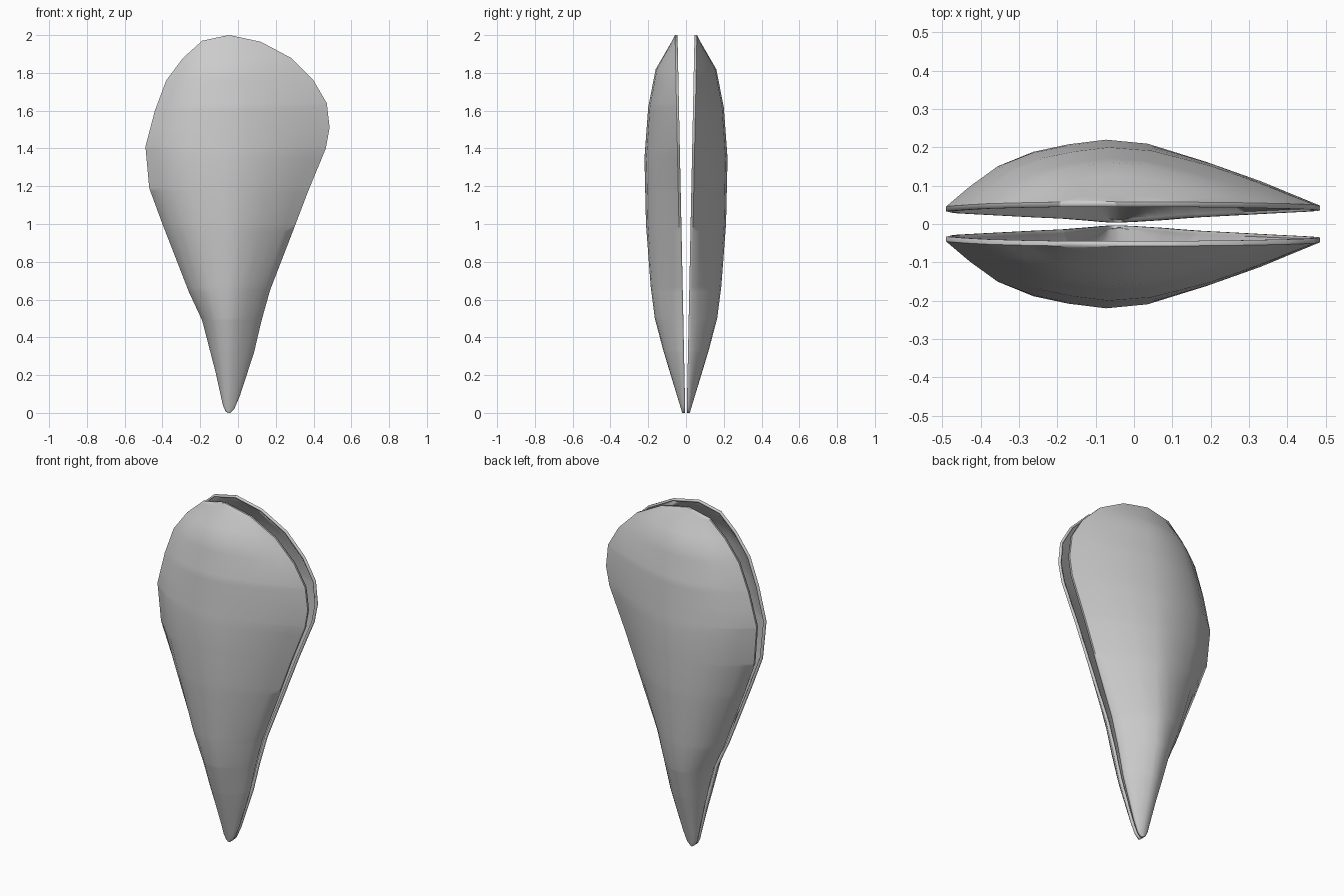
import bpy, bmesh

if "Cube" in bpy.data.objects:
    bpy.data.objects.remove(bpy.data.objects["Cube"])

# Outline of a valve seen from the front: (z, x), bottom to top
LEFT = [(0, -.055), (.01, -.067), (.04, -.08), (.22, -.12), (.49, -.19), (.64, -.26),
        (1.0, -.40), (1.19, -.47), (1.41, -.49), (1.6, -.44), (1.76, -.38),
        (1.88, -.29), (1.97, -.19), (2, -.05)]
RIGHT = [(0, -.04), (.02, -.02), (.09, .01), (.32, .085), (.49, .125), (.65, .17),
         (.96, .29), (1.17, .37), (1.4, .465), (1.51, .485), (1.64, .47), (1.76, .40),
         (1.88, .28), (1.965, .12), (2, -.045)]
# Crest line of the dome: (z, depth) and (z, x)
CREST_Y = [(0, .02), (.33, .12), (.5, .165), (.67, .187), (1.0, .212), (1.35, .22),
           (1.62, .20), (1.82, .16), (2, .056)]
CREST_X = [(0, -.048), (1.0, -.06), (1.4, -.075), (2, -.048)]
# Dome section: (fraction from crest to rim, fraction of height)
SIDE_L = [(0, 1), (.24, .93), (.46, .82), (.68, .61), (.85, .31), (1, 0)]
SIDE_R = [(0, 1), (.21, .94), (.49, .68), (.72, .40), (.86, .20), (1, 0)]
LIP = .013


def interp(table, z):
    for (a, u), (b, v) in zip(table, table[1:]):
        if z <= b:
            return u + (v - u) * (z - a) / (b - a)
    return table[-1][1]


def section(z):
    """Points across the valve at height z, left rim to right rim."""
    xl, xr, cx = interp(LEFT, z), interp(RIGHT, z), interp(CREST_X, z)
    rim = .004 + .0205 * z
    lip = min(LIP, .01 + .1 * z)
    height = max(interp(CREST_Y, z) - rim - lip, 0)
    power = .72 + .28 * min(z / 1.2, 1)          # rounder towards the beak

    def pt(edge, t, h):
        return (cx + (edge - cx) * t, rim + lip + height * h ** power, z)

    left = [pt(xl, t, h) for t, h in reversed(SIDE_L)]
    right = [pt(xr, t, h) for t, h in SIDE_R[1:]]
    return [(xl, rim, z)] + left + right + [(xr, rim, z)]


def make_valve(name, side):
    bm = bmesh.new()
    levels = sorted({z for table in (LEFT, RIGHT, CREST_Y) for z, _ in table})
    rows = [[bm.verts.new((x, side * y, z)) for x, y, z in section(z)] for z in levels]
    for low, high in zip(rows, rows[1:]):
        for i in range(len(low) - 1):
            bm.faces.new((low[i], low[i + 1], high[i + 1], high[i]))
    # close the beak and the top edge
    bm.faces.new(rows[0])
    bm.faces.new(rows[-1])
    bmesh.ops.remove_doubles(bm, verts=bm.verts, dist=.0005)
    bmesh.ops.recalc_face_normals(bm, faces=bm.faces)
    # outside must face away from the other valve
    if sum(f.normal.y * f.calc_area() for f in bm.faces) * side < 0:
        bmesh.ops.reverse_faces(bm, faces=bm.faces)
    mesh = bpy.data.meshes.new(name)
    bm.to_mesh(mesh)
    bm.free()
    obj = bpy.data.objects.new(name, mesh)
    bpy.context.collection.objects.link(obj)
    # shell wall
    wall = obj.modifiers.new("wall", 'SOLIDIFY')
    wall.thickness = .012
    wall.offset = -1
    bpy.ops.object.select_all(action='DESELECT')
    obj.select_set(True)
    bpy.context.view_layer.objects.active = obj
    bpy.ops.object.shade_smooth_by_angle(angle=.8)


make_valve("front_valve", -1)
make_valve("back_valve", 1)
